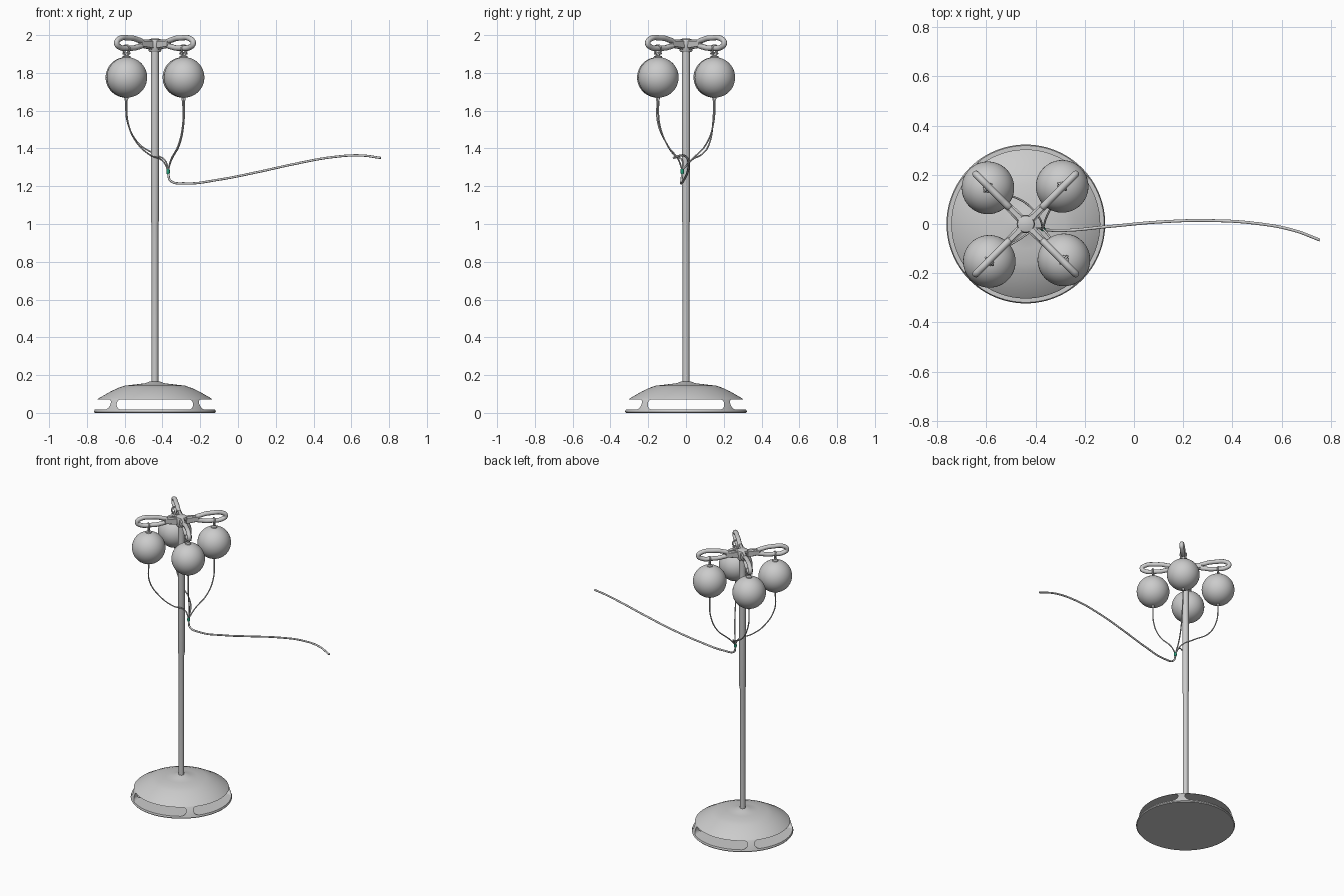
import bpy, bmesh, math
from mathutils import Vector, Matrix

if "Cube" in bpy.data.objects:
    bpy.data.objects.remove(bpy.data.objects["Cube"])

PX = -0.44  # pole axis x


def finish(obj, angle=40):
    bpy.ops.object.select_all(action='DESELECT')
    obj.select_set(True)
    bpy.context.view_layer.objects.active = obj
    bpy.ops.object.shade_smooth_by_angle(angle=math.radians(angle))
    return obj


def mesh_object(name, bm):
    bmesh.ops.recalc_face_normals(bm, faces=bm.faces)
    me = bpy.data.meshes.new(name)
    bm.to_mesh(me)
    bm.free()
    obj = bpy.data.objects.new(name, me)
    bpy.context.collection.objects.link(obj)
    return obj


def lathe(name, profile, loc, steps=64):
    bm = bmesh.new()
    vs = [bm.verts.new((r, 0, z)) for r, z in profile]
    es = [bm.edges.new(p) for p in zip(vs, vs[1:])]
    bmesh.ops.spin(bm, geom=vs + es, cent=(0, 0, 0), axis=(0, 0, 1),
                   angle=2 * math.pi, steps=steps)
    bmesh.ops.remove_doubles(bm, verts=bm.verts, dist=1e-5)
    obj = mesh_object(name, bm)
    obj.location = loc
    return finish(obj)


def tube(name, pts, radius, cyclic=False, matrix=None):
    cu = bpy.data.curves.new(name, 'CURVE')
    cu.dimensions = '3D'
    cu.bevel_depth = radius
    cu.bevel_resolution = 3
    cu.use_fill_caps = True
    sp = cu.splines.new('BEZIER')
    sp.bezier_points.add(len(pts) - 1)
    sp.resolution_u = 10
    sp.use_cyclic_u = cyclic
    for bp, p in zip(sp.bezier_points, pts):
        bp.co = p
        bp.handle_left_type = bp.handle_right_type = 'AUTO'
    obj = bpy.data.objects.new(name, cu)
    bpy.context.collection.objects.link(obj)
    if matrix:
        obj.matrix_world = matrix
    bpy.ops.object.select_all(action='DESELECT')
    obj.select_set(True)
    bpy.context.view_layer.objects.active = obj
    bpy.ops.object.convert(target='MESH')
    return finish(bpy.context.object)


def window_cutter(rot):
    # rounded slot profile, extruded right through the base
    hw, z0, z1, r = 0.202, 0.017, 0.072, 0.024
    bm = bmesh.new()
    vs = []
    for cx, cz, a0 in ((hw - r, z1 - r, 0), (r - hw, z1 - r, 90),
                       (r - hw, z0 + r, 180), (hw - r, z0 + r, 270)):
        for i in range(7):
            a = math.radians(a0 + 15 * i)
            vs.append(bm.verts.new((cx + r * math.cos(a), -0.5, cz + r * math.sin(a))))
    f = bm.faces.new(vs)
    ex = bmesh.ops.extrude_face_region(bm, geom=[f])
    bmesh.ops.translate(bm, vec=(0, 1, 0),
                        verts=[g for g in ex['geom'] if isinstance(g, bmesh.types.BMVert)])
    obj = mesh_object('window_cutter', bm)
    obj.location.x = PX
    obj.rotation_euler.z = rot
    obj.hide_render = True
    return obj


# Domed base with four slots
base = lathe('base', [(0, 0), (0.318, 0), (0.323, 0.006), (0.319, 0.016), (0.303, 0.072),
                      (0.298, 0.077), (0.235, 0.113), (0.195, 0.132), (0.16, 0.144),
                      (0.10, 0.151), (0.05, 0.157), (0.03, 0.165), (0, 0.165)],
             (PX, 0, 0), 96)
for k in range(2):
    cutter = window_cutter(k * math.pi / 2)
    mod = base.modifiers.new('slot', 'BOOLEAN')
    mod.object = cutter
    mod.solver = 'EXACT'
    bpy.context.view_layer.update()
    bpy.context.view_layer.objects.active = base
    bpy.ops.object.modifier_apply(modifier=mod.name)
    bpy.data.objects.remove(cutter)
finish(base, 30)

# Pole and hub
lathe('pole', [(0, 0.15), (0.018, 0.15), (0.018, 1.0), (0.0215, 1.02), (0.0215, 1.93), (0, 1.93)],
      (PX, 0, 0), 32)
lathe('hub', [(0, 1.91), (0.028, 1.91), (0.034, 1.918), (0.037, 1.965), (0.033, 1.977),
              (0.015, 1.983), (0, 1.983)], (PX, 0, 0), 32)

# Looped arms on the diagonals
for k in range(4):
    m = Matrix.Translation((PX, 0, 0)) @ Matrix.Rotation(math.radians(45 + 90 * k), 4, 'Z')
    loop = [(0.095, 0, 1.955), (0.135, 0, 1.977), (0.20, 0, 1.985), (0.26, 0, 1.982),
            (0.287, 0, 1.958), (0.262, 0, 1.936), (0.20, 0, 1.931), (0.135, 0, 1.936)]
    tube('arm_loop', loop, 0.0145, True, m)
    bm = bmesh.new()
    bmesh.ops.create_cube(bm, size=1)
    for v in bm.verts:
        outer = v.co.x > 0
        half = 0.015 if outer else 0.019
        mid, hz = (1.956, 0.021) if outer else (1.948, 0.027)
        v.co = Vector((0.115 if outer else 0.0, math.copysign(half, v.co.y),
                       mid + math.copysign(hz, v.co.z)))
    bmesh.ops.bevel(bm, geom=bm.edges[:], offset=0.008, segments=3, affect='EDGES')
    arm = mesh_object('arm_root', bm)
    arm.matrix_world = m
    finish(arm, 50)

# Hanging spheres with cap, hook and outlet
balls = [(-0.588, -0.152), (-0.594, 0.147), (-0.292, 0.153), (-0.285, -0.146)]
for x, y in balls:
    bpy.ops.mesh.primitive_uv_sphere_add(segments=48, ring_count=24, radius=0.107,
                                         location=(x, y, 1.776))
    ball = bpy.context.object
    ball.name = 'ball'
    finish(ball, 60)
    lathe('ball_cap', [(0, 1.875), (0.02, 1.875), (0.018, 1.888), (0.008, 1.892),
                       (0.008, 1.91), (0, 1.91)], (x, y, 0), 20)
    lathe('ball_outlet', [(0, 1.655), (0.006, 1.655), (0.009, 1.672), (0, 1.672)], (x, y, 0), 16)
    ang = math.atan2(y, x - PX)
    bpy.ops.mesh.primitive_torus_add(major_radius=0.021, minor_radius=0.0045, major_segments=24,
                                     minor_segments=8, location=(x, y, 1.926),
                                     rotation=(math.pi / 2, 0, ang + math.pi / 2))
    bpy.context.object.name = 'hook'
    finish(bpy.context.object, 60)
    # cross pins either side of the cap
    side = Vector((math.cos(ang + math.pi / 2), math.sin(ang + math.pi / 2), 0))
    c = Vector((x, y, 1.903))
    tube('hook_pin', [c - side * 0.022, c + side * 0.022], 0.005)

# Thin lines gathering at the junction
J = (-0.37, -0.02, 1.285)
routes = [
    [(-0.583, -0.15, 1.54), (-0.535, -0.105, 1.43), (-0.465, -0.062, 1.365), (-0.40, -0.02, 1.335)],
    [(-0.585, 0.143, 1.54), (-0.53, 0.125, 1.43), (-0.44, 0.085, 1.37), (-0.385, 0.025, 1.335)],
    [(-0.292, 0.145, 1.53), (-0.315, 0.105, 1.42), (-0.355, 0.03, 1.34)],
    [(-0.288, -0.14, 1.53), (-0.31, -0.10, 1.42), (-0.352, -0.04, 1.34)],
]
for (x, y), r in zip(balls, routes):
    tube('thin_line', [(x, y, 1.665)] + r + [J], 0.004)

# Junction and long main line
junction = lathe('junction', [(0, 1.265), (0.007, 1.265), (0.01, 1.275), (0.008, 1.292), (0, 1.292)],
                 (J[0], J[1], 0), 16)
green = bpy.data.materials.new('green')
green.diffuse_color = (0.02, 0.35, 0.2, 1)
green.use_nodes = True
green.node_tree.nodes["Principled BSDF"].inputs["Base Color"].default_value = green.diffuse_color
junction.data.materials.append(green)
tube('main_line', [(-0.37, -0.02, 1.27), (-0.358, -0.024, 1.23), (-0.28, -0.026, 1.215),
                   (-0.10, -0.01, 1.235), (0.10, 0.008, 1.274), (0.30, 0.014, 1.318),
                   (0.50, 0.002, 1.354), (0.65, -0.026, 1.363), (0.755, -0.065, 1.35)], 0.006)
